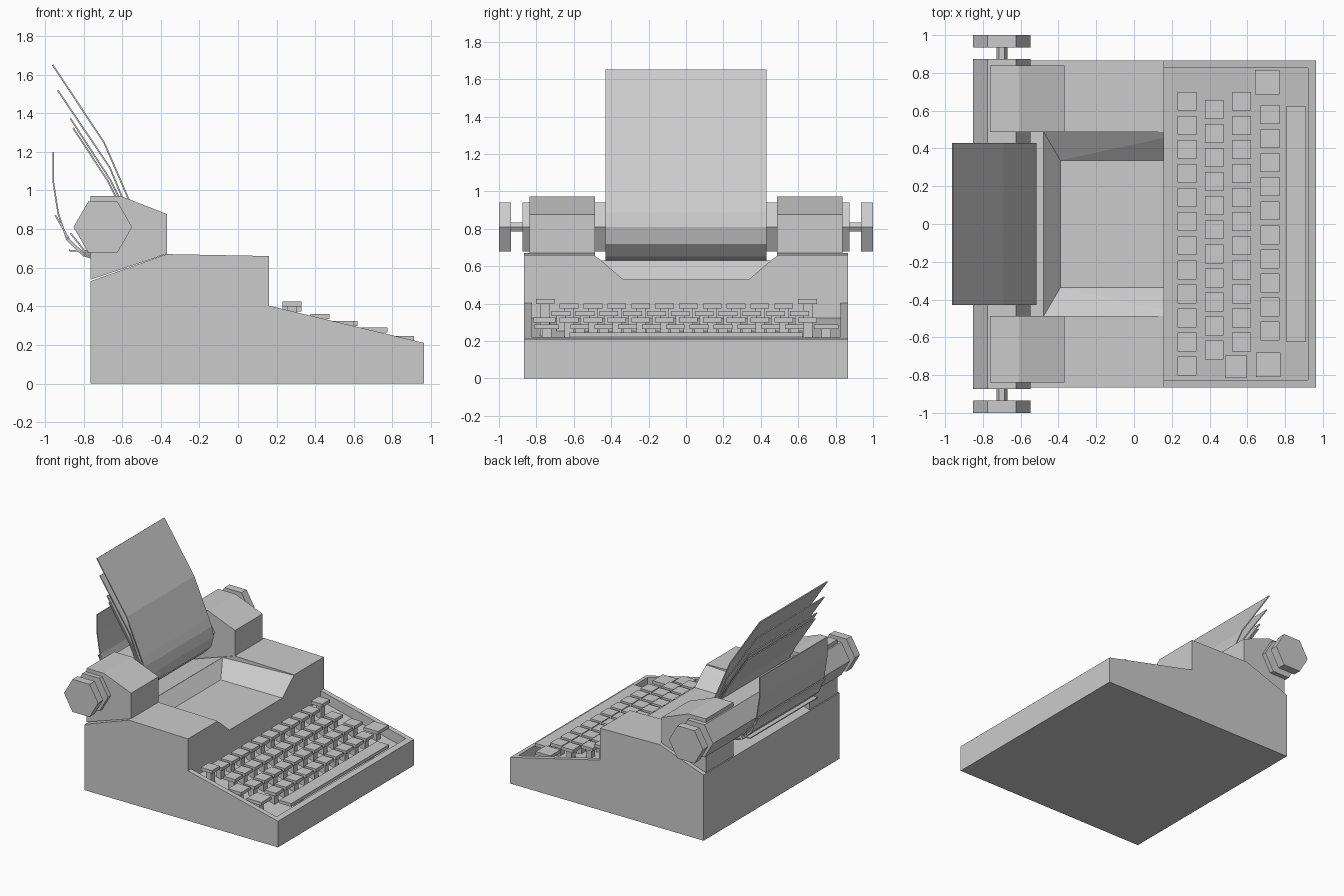
import bpy, bmesh
from math import cos, sin, radians
from mathutils import Vector

if "Cube" in bpy.data.objects:
    bpy.data.objects.remove(bpy.data.objects["Cube"])


def finish(name, bm):
    bmesh.ops.recalc_face_normals(bm, faces=bm.faces)
    me = bpy.data.meshes.new(name)
    bm.to_mesh(me)
    bm.free()
    ob = bpy.data.objects.new(name, me)
    bpy.context.collection.objects.link(ob)
    return ob


def prism(name, profile, y0, y1):
    """Extrude an x-z profile along y."""
    bm = bmesh.new()
    f = bm.faces.new([bm.verts.new((x, y0, z)) for x, z in profile])
    r = bmesh.ops.extrude_face_region(bm, geom=[f])
    verts = [v for v in r["geom"] if isinstance(v, bmesh.types.BMVert)]
    bmesh.ops.translate(bm, verts=verts, vec=(0, y1 - y0, 0))
    return finish(name, bm)


def add_box(bm, x, y, z0, z1, sx, sy):
    vs = bmesh.ops.create_cube(bm, size=1)["verts"]
    bmesh.ops.scale(bm, verts=vs, vec=(sx, sy, z1 - z0))
    bmesh.ops.translate(bm, verts=vs, vec=(x, y, (z0 + z1) / 2))


def hexagon(r):
    return [(-0.70 + r * cos(radians(a)), 0.81 + r * sin(radians(a)))
            for a in range(0, 360, 60)]


def cut(target, cutter):
    m = target.modifiers.new("cut", "BOOLEAN")
    m.operation, m.solver, m.object = "DIFFERENCE", "EXACT", cutter
    bpy.context.view_layer.objects.active = target
    bpy.ops.object.modifier_apply(modifier=m.name)
    bpy.data.objects.remove(cutter)


def slope(x):
    """Height of the sloping keyboard deck."""
    return 0.403 - (x - 0.16) * 0.24


# Body
body = prism("body", [(-0.763, 0), (0.963, 0), (0.963, slope(0.963)), (0.16, slope(0.16)),
                      (0.16, 0.66), (-0.37, 0.67), (-0.763, 0.53)], -0.865, 0.865)

# Keyboard recess
DEPTH = 0.08
cut(body, prism("recess_cutter", [(0.16, slope(0.16) - DEPTH), (0.92, slope(0.92) - DEPTH),
                                  (0.92, 0.5), (0.16, 0.5)], -0.825, 0.825))

# Type basin, open at the front
bm = bmesh.new()
loops = []
for xb, w, zb, zf in [(-0.39, 0.337, 0.53, 0.53), (-0.478, 0.487, 0.63, 0.66), (-0.478, 0.487, 0.8, 0.8)]:
    loops.append([bm.verts.new(c) for c in
                  [(xb, -w, zb), (0.3, -w, zf), (0.3, w, zf), (xb, w, zb)]])
bm.faces.new(loops[0])
bm.faces.new(loops[-1])
for a, b in zip(loops, loops[1:]):
    for i in range(4):
        j = (i + 1) % 4
        bm.faces.new([a[i], a[j], b[j], b[i]])
bmesh.ops.triangulate(bm, faces=bm.faces)
cut(body, finish("basin_cutter", bm))

# Keys: row x, first y, count, cap top
STEP = 0.1275
rows = [(0.28, 0.65, 12, 0.40), (0.425, 0.607, 11, 0.36),
        (0.57, 0.65, 11, 0.325), (0.72, 0.58, 10, 0.29)]


def add_key(bm, x, y, top, size=0.1):
    add_box(bm, x, y, top - 0.026, top, size, size)
    add_box(bm, x, y, slope(x) - DEPTH - 0.01, top - 0.026, 0.045, 0.05)


for n, (x, y0, count, top) in enumerate(rows):
    bm = bmesh.new()
    for i in range(count):
        raised = 0.025 if n == 0 and i in (0, count - 1) else 0
        add_key(bm, x, y0 - i * STEP, top + raised)
    finish(f"key_row_{n + 1}", bm)

# Larger corner keys and space bar
bm = bmesh.new()
add_key(bm, 0.54, -0.756, 0.325, 0.117)
add_key(bm, 0.705, 0.75, 0.29, 0.13)
add_key(bm, 0.71, -0.745, 0.29, 0.13)
finish("corner_keys", bm)
bm = bmesh.new()
add_box(bm, 0.858, 0, 0.22, 0.246, 0.105, 1.245)
for y in (-0.45, 0.45):
    add_box(bm, 0.858, y, slope(0.858) - DEPTH - 0.01, 0.22, 0.045, 0.05)
finish("space_bar", bm)

# Roller with shafts, knobs and carriage end blocks
prism("roller", hexagon(0.152), -0.873, 0.873)
for side, s in (("left", -1), ("right", 1)):
    prism(side + "_shaft", hexagon(0.029), s * 0.86, s * 0.95)
    prism(side + "_knob", hexagon(0.152), s * 0.935, s * 1.0)
    prism(side + "_carriage_end", [(-0.763, 0.538), (-0.367, 0.672), (-0.367, 0.877),
                                   (-0.61, 0.972), (-0.763, 0.972)], s * 0.487, s * 0.838)

# Paper sheets wrapped round the roller: back tail, wrap radius, front top
sheets = [
    ([(-0.96, 1.2), (-0.96, 1.04), (-0.935, 0.88), (-0.89, 0.745)], 0.183,
     [(-0.56, 0.95), (-0.69, 1.25), (-0.957, 1.652)]),
    ([(-0.95, 0.87), (-0.875, 0.74)], 0.173, [(-0.59, 0.95), (-0.66, 1.12), (-0.93, 1.52)]),
    ([(-0.87, 0.775), (-0.81, 0.70)], 0.164, [(-0.605, 0.95), (-0.66, 1.06), (-0.865, 1.375)]),
    ([(-0.875, 0.685), (-0.83, 0.682)], 0.155, [(-0.62, 0.95), (-0.67, 1.05), (-0.85, 1.325)]),
]
for n, (tail, r, head) in enumerate(sheets):
    wrap = [(-0.70 + r * cos(radians(a)), 0.81 + r * sin(radians(a)))
            for a in (235, 270, 300, 330, 360, 385)]
    pts = [Vector(p) for p in tail + wrap + head]
    back = []
    for i, p in enumerate(pts):
        d = (pts[min(i + 1, len(pts) - 1)] - pts[max(i - 1, 0)]).normalized()
        back.append(p + Vector((-d.y, d.x)) * 0.008)
    prism(f"paper_sheet_{n + 1}", pts + back[::-1], -0.43, 0.43)
